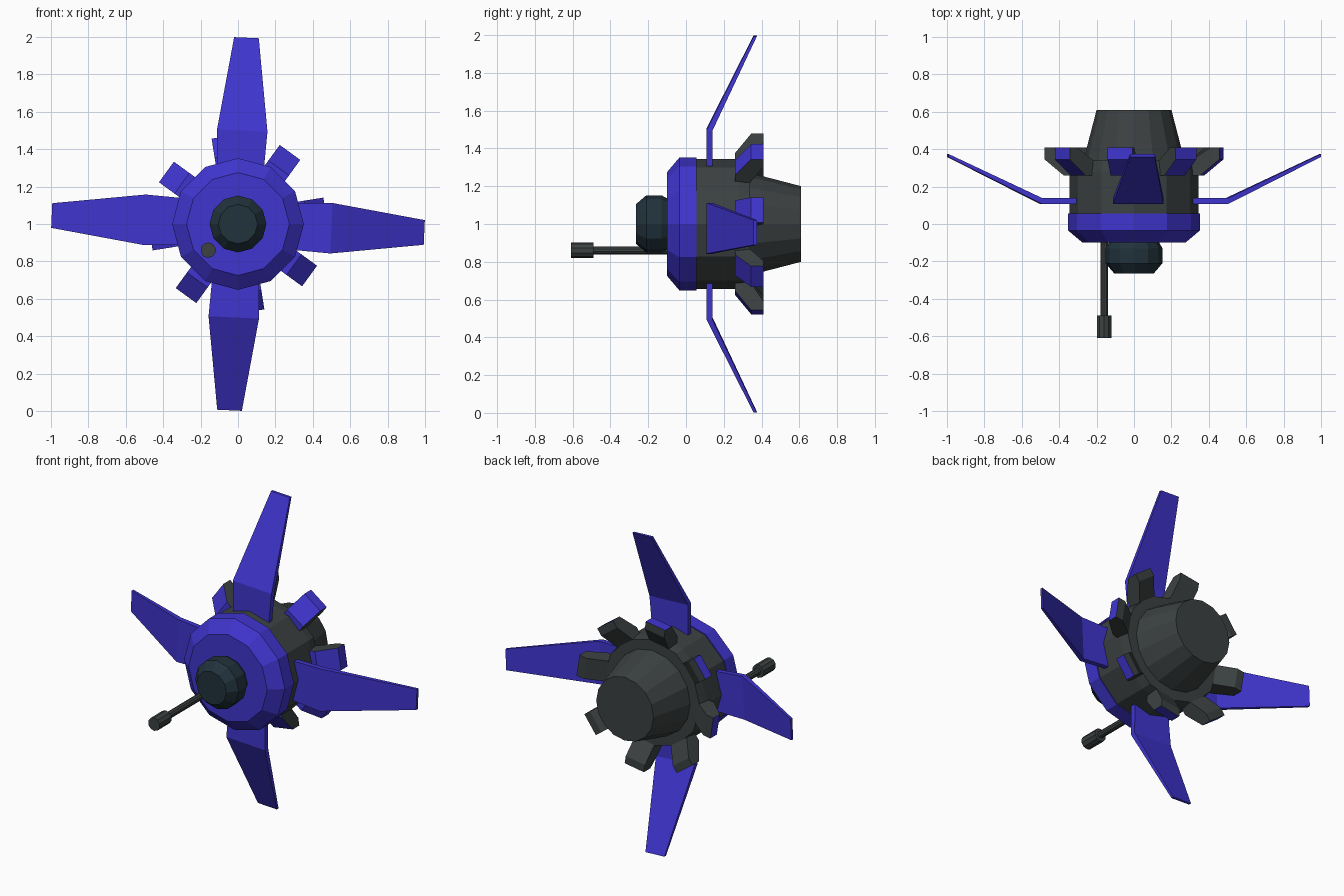
import bpy, bmesh
from math import sin, cos, pi, radians
from mathutils import Matrix

if "Cube" in bpy.data.objects:
    bpy.data.objects.remove(bpy.data.objects["Cube"])


def material(name, rgb):
    m = bpy.data.materials.new(name)
    m.diffuse_color = (*rgb, 1)
    m.use_nodes = True
    m.node_tree.nodes["Principled BSDF"].inputs["Base Color"].default_value = m.diffuse_color
    return m


PURPLE = material("purple_paint", (0.05, 0.035, 0.62))
GREY = material("dark_grey", (0.045, 0.053, 0.053))
GLASS = material("dark_glass", (0.015, 0.032, 0.045))


def make(name, verts, faces, mats, matrix=Matrix()):
    bm = bmesh.new()
    vs = [bm.verts.new(v) for v in verts]
    for f in faces:
        bm.faces.new([vs[i] for i in f])
    bmesh.ops.recalc_face_normals(bm, faces=bm.faces)
    mesh = bpy.data.meshes.new(name)
    bm.to_mesh(mesh)
    bm.free()
    for m in mats:
        mesh.materials.append(m)
    ob = bpy.data.objects.new(name, mesh)
    bpy.context.collection.objects.link(ob)
    ob.matrix_world = matrix
    return ob


def loft(name, rings, mats, matrix=Matrix()):
    """Skin equal-sized rings of points and cap both ends."""
    n = len(rings[0])
    verts = [p for ring in rings for p in ring]
    faces = [(k * n + i, k * n + (i + 1) % n, (k + 1) * n + (i + 1) % n, (k + 1) * n + i)
             for k in range(len(rings) - 1) for i in range(n)]
    faces += [tuple(range(n)), tuple(range(len(verts) - n, len(verts)))]
    return make(name, verts, faces, mats, matrix)


def turned(name, profile, mat, sides=12, x=0, z=1):
    """Solid of revolution along y from (y, radius) pairs."""
    rings = [[(x + r * sin(2 * pi * i / sides), y, z + r * cos(2 * pi * i / sides))
              for i in range(sides)] for y, r in profile]
    return loft(name, rings, [mat])


def around(angle):
    return Matrix.Translation((0, 0, 1)) @ Matrix.Rotation(radians(angle), 4, 'Y')


# Central hull, front shell, lens and rear engine
turned("hull", [(0.0, 0.345), (0.28, 0.345), (0.34, 0.335)], GREY)
turned("front_shell", [(-0.10, 0.275), (-0.035, 0.352), (0.055, 0.352)], PURPLE)
turned("lens", [(-0.265, 0.105), (-0.21, 0.152), (-0.13, 0.152), (-0.09, 0.13)], GLASS)
turned("engine", [(0.32, 0.272), (0.41, 0.252), (0.61, 0.20)], GREY, 16)

# Gun barrel with wider muzzle
turned("gun_barrel", [(-0.50, 0.021), (-0.08, 0.021)], GREY, 10, -0.16, 0.86)
turned("gun_muzzle", [(-0.61, 0.041), (-0.49, 0.041)], GREY, 10, -0.16, 0.86)

# Four swept wings: half width, front y, back y, distance from axis
stations = [(0.125, 0.108, 0.14, 0.30), (0.135, 0.108, 0.14, 0.50), (0.066, 0.358, 0.375, 0.997)]
for k in range(4):
    rings = [[(-w, a, r), (w, a, r), (w, b, r), (-w, b, r)] for w, a, b, r in stations]
    loft(f"wing_{k + 1}", rings, [PURPLE], around(2.6 + 90 * k))

# Eight flared blocks around the rear rim, purple outside and grey elsewhere
outline = [(0.26, 0.32), (0.26, 0.37), (0.345, 0.473), (0.41, 0.473), (0.41, 0.425), (0.34, 0.32)]
for k in range(8):
    rings = [[(x, y, r) for y, r in outline] for x in (-0.068, 0.068)]
    block = loft(f"rim_block_{k + 1}", rings, [GREY, PURPLE], around(36 + 45 * k))
    for p in block.data.polygons:
        if abs(p.normal.x) < 0.5 and (p.normal.z > 0.3 or p.normal.y < -0.5):
            p.material_index = 1
